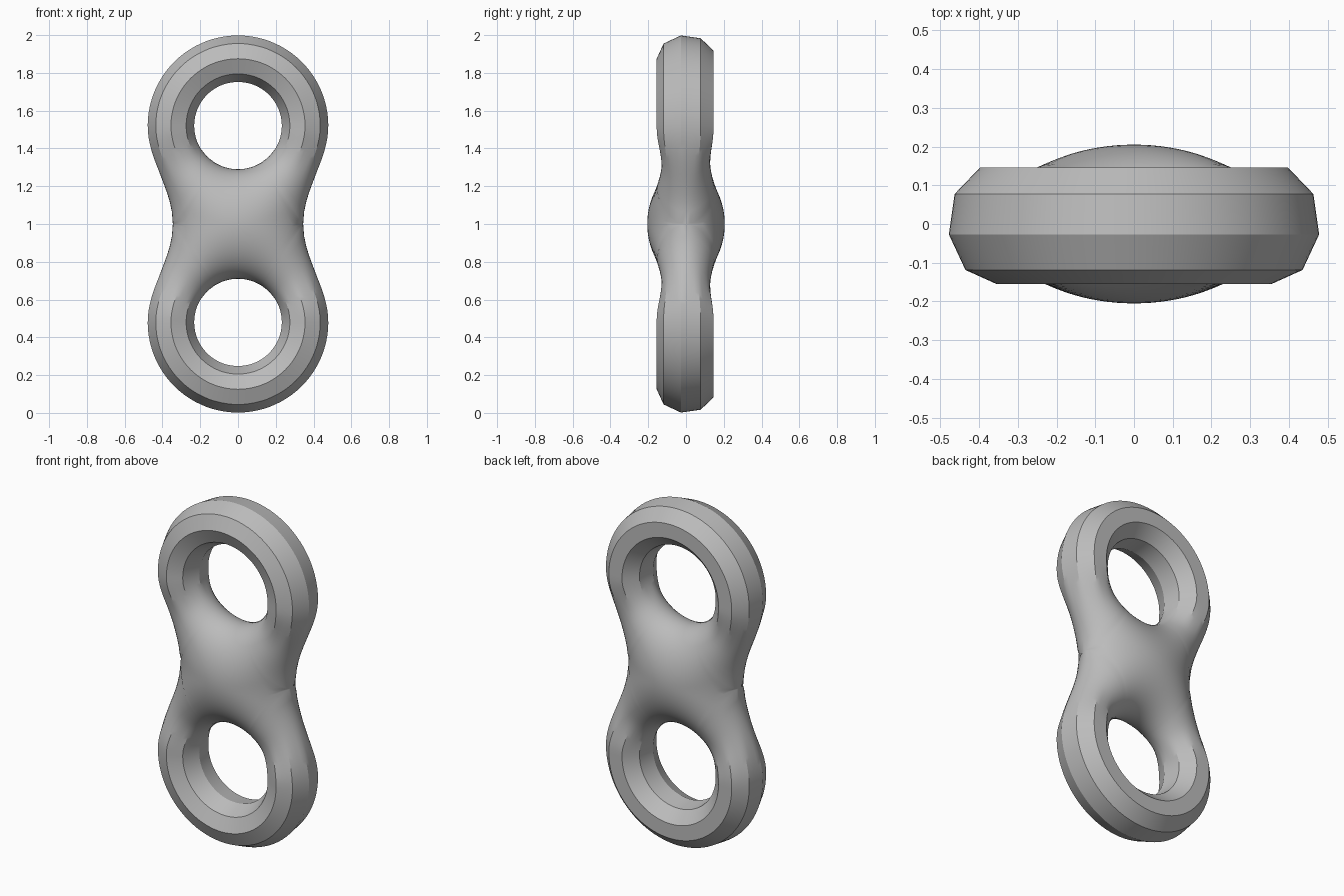
import bpy, bmesh, math
from math import sin, cos, pi, radians, sqrt

if "Cube" in bpy.data.objects:
    bpy.data.objects.remove(bpy.data.objects["Cube"])

HOLE_Z, HOLE_R, OUTER_R = 1.52, 0.23, 0.48   # upper eye of the link
WAIST, WAIST_Y = 0.345, 0.205                # half width and half depth at the middle
DROP = HOLE_Z - 1.0
SPLIT = pi - math.atan2(WAIST, DROP)         # direction from the eye to the waist edge
STEPS = 36


def half_width(z):
    u = min(1, max(0, (z - 1) / DROP))
    return (WAIST + OUTER_R) / 2 - (OUTER_R - WAIST) / 2 * cos(pi * u)


def outer_radius(phi):
    """Distance from eye centre to the outline, or to the middle plane."""
    if phi <= pi / 2:
        return OUTER_R
    if phi >= SPLIT:
        return DROP / -cos(phi)
    lo, hi = 0.3, 0.8
    for _ in range(40):
        mid = (lo + hi) / 2
        if mid * sin(phi) < half_width(HOLE_Z + mid * cos(phi)):
            lo = mid
        else:
            hi = mid
    return lo


def facet_point(alpha, a, b, mid):
    """Nine-sided ring section; alpha = 0 faces the hole."""
    beta = pi - alpha
    step = radians(40)
    rho = cos(step / 2) / cos((beta + radians(10)) % step - step / 2)
    return mid + a * rho * cos(beta), b * rho * sin(beta)


def body_point(alpha, arc, phi, r_out):
    """Smooth section that swells into the shared middle."""
    r = HOLE_R + (r_out - HOLE_R) * (1 - cos(alpha)) / (1 - cos(arc))
    t = min(1, max(0, (r - HOLE_R) / (DROP - HOLE_R)))
    x, z = r * sin(phi), HOLE_Z + r * cos(phi)
    y2 = (1 - (1 - t) ** 2) * max(0, 1 - (x / half_width(z)) ** 2)
    return r, math.copysign(WAIST_Y * sqrt(y2), alpha)


def section(phi):
    r_out = outer_radius(phi)
    arc = pi
    if phi > SPLIT:
        arc = pi / 2 + math.asin(min(1, DROP * math.tan(pi - phi) / WAIST))
    w = min(1, max(0, (phi - radians(92)) / radians(43)))
    w = w * w * (3 - 2 * w)
    pts = []
    for k in range(STEPS + 1):
        s = 2 * k / STEPS - 1
        r, y = body_point(s * arc, arc, phi, r_out)
        if w < 1:
            fr, fy = facet_point(s * pi, (r_out - HOLE_R) / 2, 0.155, (r_out + HOLE_R) / 2)
            r, y = fr + (r - fr) * w, fy + (y - fy) * w
        pts.append((r * sin(phi), y, HOLE_Z + r * cos(phi)))
    return pts


# Quarter of the link: sections swept from the top of the eye to the middle
angles = [SPLIT * i / 36 for i in range(37)]
angles += [SPLIT + (pi - SPLIT) * i / 14 for i in range(1, 15)]
rows = [section(p) for p in angles]

# Mirror the quarter across x and across the middle plane
bm = bmesh.new()
for sx in (1, -1):
    for sz in (1, -1):
        grid = [[bm.verts.new((x * sx, y, 1 + (z - 1) * sz)) for x, y, z in row]
                for row in rows]
        for a, b in zip(grid, grid[1:]):
            for k in range(STEPS):
                bm.faces.new((a[k], a[k + 1], b[k + 1], b[k]))
bmesh.ops.remove_doubles(bm, verts=bm.verts, dist=0.0004)
bmesh.ops.dissolve_degenerate(bm, edges=bm.edges, dist=0.0001)
bmesh.ops.recalc_face_normals(bm, faces=bm.faces)

mesh = bpy.data.meshes.new("double_ring_link")
bm.to_mesh(mesh)
bm.free()
link = bpy.data.objects.new("double_ring_link", mesh)
bpy.context.collection.objects.link(link)

grey = bpy.data.materials.new("plain_grey")
grey.diffuse_color = (0.5, 0.5, 0.5, 1)
grey.use_nodes = True
grey.node_tree.nodes["Principled BSDF"].inputs["Base Color"].default_value = grey.diffuse_color
mesh.materials.append(grey)

bpy.context.view_layer.objects.active = link
link.select_set(True)
bpy.ops.object.shade_smooth_by_angle(angle=radians(28))
